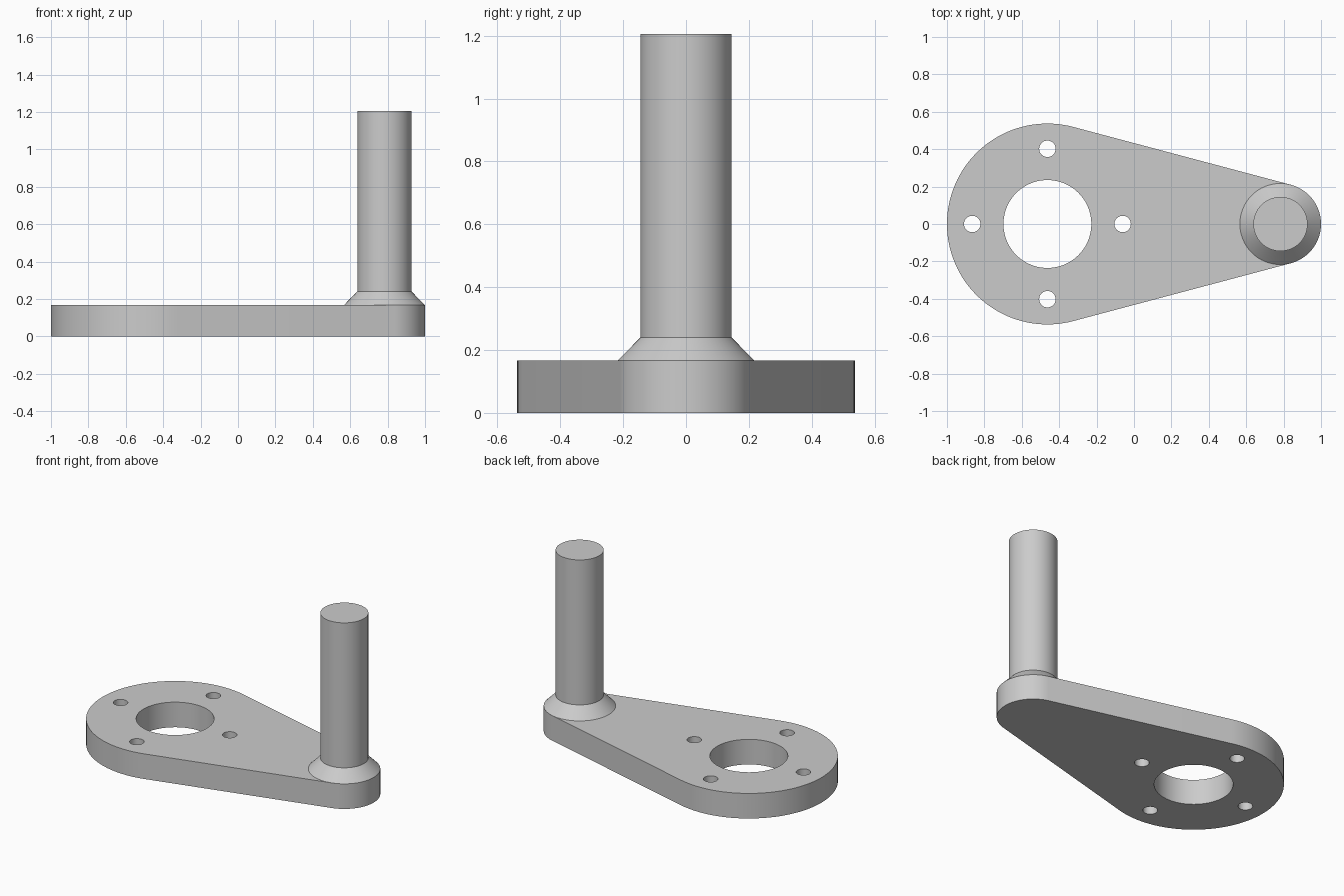
import bpy, bmesh, math

cube = bpy.data.objects.get("Cube")
if cube:
    bpy.data.objects.remove(cube, do_unlink=True)

HUB_X, HUB_R = -0.463, 0.537
PIN_X, PIN_R = 0.783, 0.217
THICK = 0.167

grey = bpy.data.materials.new("plain grey")
grey.use_nodes = True
colour = (0.6, 0.6, 0.6, 1)
grey.diffuse_color = colour
grey.node_tree.nodes["Principled BSDF"].inputs["Base Color"].default_value = colour


def make_object(name, bm):
    bmesh.ops.recalc_face_normals(bm, faces=bm.faces)
    mesh = bpy.data.meshes.new(name)
    bm.to_mesh(mesh)
    bm.free()
    mesh.materials.append(grey)
    obj = bpy.data.objects.new(name, mesh)
    bpy.context.collection.objects.link(obj)
    return obj


def arc(cx, r, start, end, steps):
    angles = [start + (end - start) * i / steps for i in range(steps + 1)]
    return [(cx + r * math.cos(a), r * math.sin(a)) for a in angles]


def smooth(obj):
    bpy.ops.object.select_all(action="DESELECT")
    obj.select_set(True)
    bpy.context.view_layer.objects.active = obj
    bpy.ops.object.shade_smooth_by_angle(angle=math.radians(30))


# Arm plate: two circles joined by their outer tangents
tangent = math.acos((HUB_R - PIN_R) / (PIN_X - HUB_X))
outline = arc(PIN_X, PIN_R, -tangent, tangent, 40)
outline += arc(HUB_X, HUB_R, tangent, 2 * math.pi - tangent, 72)
bm = bmesh.new()
base = bm.faces.new([bm.verts.new((x, y, 0)) for x, y in outline])
top = bmesh.ops.extrude_face_region(bm, geom=[base], use_keep_orig=True)["geom"]
bmesh.ops.translate(bm, vec=(0, 0, THICK),
                    verts=[v for v in top if isinstance(v, bmesh.types.BMVert)])
plate = make_object("arm_plate", bm)

# Cutters: centre bore and four bolt holes around it
holes = [(HUB_X, 0, 0.235, 80)]
holes += [(x, y, 0.044, 32) for x, y in arc(HUB_X, 0.402, 0, 1.5 * math.pi, 3)]
bm = bmesh.new()
for x, y, r, sides in holes:
    made = bmesh.ops.create_cone(bm, cap_ends=True, segments=sides,
                                 radius1=r, radius2=r, depth=THICK * 3)
    bmesh.ops.translate(bm, verts=made["verts"], vec=(x, y, THICK / 2))
cutter = make_object("hole_cutter", bm)
cutter.hide_render = True

# Cut the holes and discard the cutter
cut = plate.modifiers.new("holes", "BOOLEAN")
cut.operation, cut.solver, cut.object = "DIFFERENCE", "EXACT", cutter
bpy.ops.object.select_all(action="DESELECT")
plate.select_set(True)
bpy.context.view_layer.objects.active = plate
bpy.ops.object.modifier_apply(modifier=cut.name)
bpy.data.objects.remove(cutter, do_unlink=True)
smooth(plate)

# Handle pin with conical collar, turned from a profile
profile = [(PIN_R, THICK), (0.145, 0.24), (0.145, 1.205)]
SIDES = 64
bm = bmesh.new()
rings = []
for r, z in profile:
    rings.append([bm.verts.new((x, y, z))
                  for x, y in arc(PIN_X, r, 0, 2 * math.pi, SIDES)[:-1]])
for low, high in zip(rings, rings[1:]):
    for i in range(SIDES):
        j = (i + 1) % SIDES
        bm.faces.new((low[i], low[j], high[j], high[i]))
bm.faces.new(rings[-1])
smooth(make_object("handle_pin", bm))
